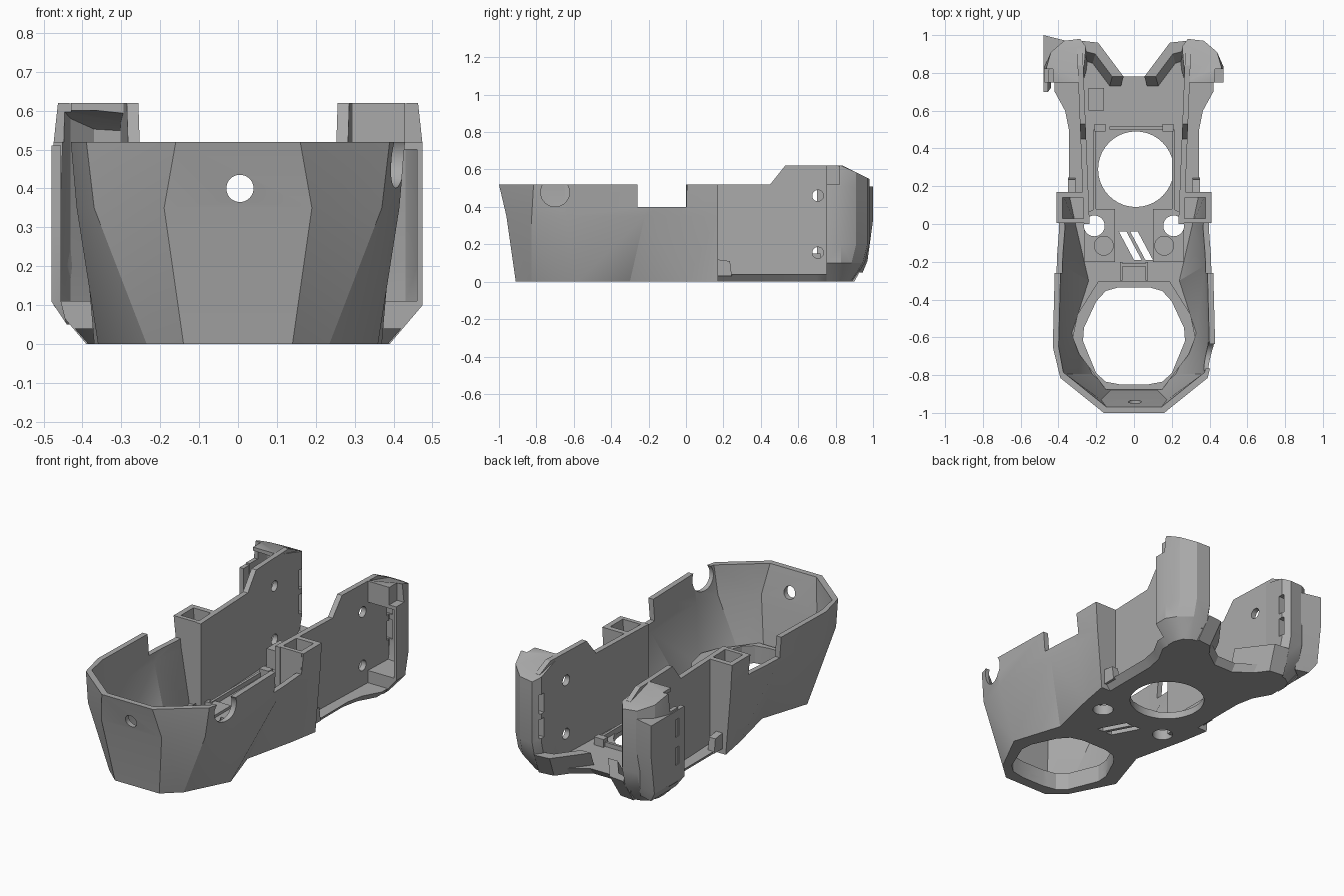
import bpy, bmesh, math
from mathutils import Matrix, Vector

if "Cube" in bpy.data.objects:
    bpy.data.objects.remove(bpy.data.objects["Cube"], do_unlink=True)

grey = bpy.data.materials.new("plain grey")
grey.use_nodes = True
tone = (0.4, 0.4, 0.4, 1)
grey.diffuse_color = tone
grey.node_tree.nodes["Principled BSDF"].inputs["Base Color"].default_value = tone


def make(name, bm):
    bmesh.ops.recalc_face_normals(bm, faces=bm.faces)
    bmesh.ops.triangulate(bm, faces=bm.faces)
    me = bpy.data.meshes.new(name)
    bm.to_mesh(me)
    bm.free()
    me.materials.append(grey)
    ob = bpy.data.objects.new(name, me)
    bpy.context.collection.objects.link(ob)
    return ob


def loft(name, rings):
    """Closed solid through rings of 3D points."""
    bm = bmesh.new()
    vs = [[bm.verts.new(p) for p in r] for r in rings]
    n = len(vs[0])
    for a, b in zip(vs, vs[1:]):
        for i in range(n):
            j = (i + 1) % n
            bm.faces.new((a[i], a[j], b[j], b[i]))
    bm.faces.new(vs[0])
    bm.faces.new(vs[-1])
    return make(name, bm)


def ring(pts, z, s=1):
    return [(s * x, y, z) for x, y in pts]


def prism(name, pts, z0, z1, s=1):
    return loft(name, [ring(pts, z0, s), ring(pts, z1, s)])


def box(name, x0, x1, y0, y1, z0, z1, s=1):
    return prism(name, [(x0, y0), (x1, y0), (x1, y1), (x0, y1)], z0, z1, s)


def rod(name, c, r, axis, depth=0.3):
    bm = bmesh.new()
    bmesh.ops.create_cone(bm, cap_ends=True, segments=40, radius1=r, radius2=r, depth=depth)
    turn = Vector((0, 0, 1)).rotation_difference(Vector(axis)).to_matrix().to_4x4()
    bm.transform(Matrix.Translation(c) @ turn)
    return make(name, bm)


def mirrored(half):
    return half + [(-x, y) for x, y in reversed(half)]


def cut(ob, cutters):
    """Subtract the cutters, bake the result and drop the cutters."""
    for c in cutters:
        c.hide_render = True
        m = ob.modifiers.new("cut", 'BOOLEAN')
        m.operation = 'DIFFERENCE'
        m.solver = 'EXACT'
        m.object = c
    dg = bpy.context.evaluated_depsgraph_get()
    me = bpy.data.meshes.new_from_object(ob.evaluated_get(dg))
    ob.modifiers.clear()
    ob.data = me
    for c in cutters:
        bpy.data.objects.remove(c, do_unlink=True)
    return ob


# Front bowl: faceted shell
low = [(.14, -.91), (.235, -.825), (.36, -.58), (.27, -.3), (.34, 0), (.37, .17)]
mid = [(.19, -.96), (.37, -.825), (.415, -.64), (.405, -.22), (.39, -.03), (.4, .17)]
top = [(.16, -1.0), (.39, -.815), (.43, -.65), (.42, -.27), (.41, 0), (.41, .17)]


def inset(half, d=.03):
    return mirrored([(x - d * (.5 if i < 2 else 1), y + (d if i < 2 else 0) - (d if i == 5 else 0))
                     for i, (x, y) in enumerate(half)])


bowl = loft("bowl_shell", [ring(mirrored(low), 0), ring(mirrored(mid), .35), ring(mirrored(top), .52)])
opening = mirrored([(.07, -.85), (.15, -.835), (.2, -.79), (.27, -.62), (.265, -.55),
                    (.2, -.41), (.15, -.355), (.08, -.335)])
big_hole = lambda: prism("hole_cutter", opening, -.1, .3)
round_hole = lambda: rod("hole_cutter", (.01, .29, 0), .2, (0, 0, 1))


def screw_holes(s):
    return [rod("screw_cutter", (s * .21, -.01, 0), .055, (0, 0, 1)),
            rod("dimple_cutter", (s * .16, -.115, .055), .05, (0, 0, 1), .04)]


def slot(x):
    return prism("slot_cutter", [(x - .07, -.04), (x - .03, -.04), (x + .05, -.19), (x + .01, -.19)], -.1, .2)


cutters = [
    loft("inner_cutter", [ring(inset(low), .045), ring(inset(mid), .35), ring(inset(top), .53)]),
    box("channel_cutter", -.25, .25, .1, .2, .04, .6),
    box("rim_cutter", -.6, .6, -.26, .005, .4, .6),
    rod("notch_cutter", (.42, -.7, .478), .077, (1, 0, 0)),
    rod("front_cutter", (.005, -1, .4), .035, (0, 1, 0)),
    box("rim_slot_cutter", -.1, .1, -.98, -.96, .46, .48),
    big_hole(), round_hole(), slot(-.01), slot(.05)]
cut(bowl, cutters + screw_holes(1) + screw_holes(-1))

# Raised lip around the big opening
lip = loft("opening_lip", [ring(mirrored([(.15, y0), (x - .035, -.69), (x, -.6), (x - .025, -.48), (.19, -.305)]), z)
                           for y0, x, z in ((-.862, .315, .03), (-.875, .325, .1))])
cut(lip, [big_hole()])

# Rear floor with flared edge
edge = [(.345, .16), (.345, .5), (.365, .6), (.42, .7), (.42, .78), (.32, .88), (.2, .88), (.06, .78)]
floor = loft("rear_floor", [ring(mirrored([(x - (.035 if i < 5 else 0), y - (.03 if i > 3 else 0))
                                            for i, (x, y) in enumerate(edge)]), 0),
                            ring(mirrored(edge), .04)])
cut(floor, [round_hole()])
box("floor_crossbar", -.13, .17, .5, .515, .03, .065)
box("floor_block", -.24, -.16, .6, .72, .03, .15)
box("neck_bridge", -.07, .07, -.225, -.21, .03, .085)

# Parts on both sides
profile = [(0, .01), (0, .52), (.45, .52), (.53, .62), (.84, .62), (.93, .575), (.93, .06), (.84, .01)]
plan = [(.27, .75), (.255, .94), (.285, .98), (.37, .97), (.44, .91), (.475, .83), (.475, .75)]
chin = [(x, y - (.025 if y > .85 else 0)) for x, y in plan]
foot = [(.27, .75), (.24, .86), (.28, .89), (.33, .88), (.37, .85), (.39, .8), (.39, .75)]


def crown(pts, s, drop=0):
    return [(s * (x - (.012 if x > .45 else 0)), y, .62 - drop - max(0, y - .84) * .5) for x, y in pts]


for s in (1, -1):
    side = "left" if s > 0 else "right"

    # Small floor details
    box(side + "_floor_rail", .2, .215, .05, .5, .03, .065, s)
    box(side + "_floor_stop", .15, .21, .49, .53, .03, .085, s)
    box(side + "_neck_rib", .06, .075, -.3, -.2, .03, .085, s)
    loft(side + "_pocket_tab", [[(s * x, .16, .03), (s * x, .245, .03), (s * x, .235, .11), (s * x, .16, .12)]
                                for x in (.31, .35)])
    pad = prism(side + "_neck_pad", [(.1, -.2), (.265, -.2), (.265, .05), (.21, .08), (.1, .08)], .03, .06, s)
    cut(pad, screw_holes(s) + [round_hole()] + [slot(-.01), slot(.05)])

    # Tall flat side wall, leaning outward toward the rear
    wall = loft(side + "_side_wall", [[(s * (x + .04 * y), y, z) for y, z in profile] for x in (.235, .265)])
    bores = [rod("bore_cutter", (s * .28, .705, z), .03, (1, 0, 0)) for z in (.155, .46)]
    slots = lambda: [box("slot_cutter", .2, .315, .915, .95, z, z + .11, s) for z in (.22, .36)]
    cut(wall, bores + slots())

    # Hollow pocket beside the wall
    loft(side + "_pocket_front", [
        [(s * .24, y, .03), (s * .34, y, .03), (s * .395, y, .4), (s * .4, y, .52), (s * .24, y, .52)]
        for y in (.004, .028)])

    # Rear ear, hollow and open toward the front
    ear = loft(side + "_rear_ear", [ring(foot, .0, s), ring(chin, .1, s), ring(plan, .2, s),
                                    ring(plan, .51, s), crown(plan, s)])
    hollow = [(x * .86 + .052, y * .9 + .062 if y > .76 else .7) for x, y in plan]
    roof = crown(hollow, s, .02) if s < 0 else ring(hollow, .5, s)
    cut(ear, [loft("hollow_cutter", [ring([(x, y - (.02 if y > .85 else 0)) for x, y in hollow], .11, s),
                                     ring(hollow, .2, s), roof]),
              box("step_cutter", .43, .6, .7, .82, .52, .7, s)] + slots())

    # Low angled curb along the rear edge
    curb = [(.055, .78), (.19, .96), (.28, .97), (.28, .92), (.205, .9), (.115, .78)]
    loft(side + "_rear_curb", [ring([(x + .02, y - .07) for x, y in curb], 0, s), ring(curb, .13, s)])

# Outer bracket plate on one ear
bracket = [(.48, .7), (.455, .7), (.455, .84), (.42, .91), (.36, .97), (.48, 1.0)]
plate = loft("ear_bracket", [ring([(min(x, .44), .72 + (y - .7) * .75) for x, y in bracket], .05, -1),
                             ring([(x, .7 + (y - .7) * .9) for x, y in bracket], .11, -1),
                             ring(bracket, .33, -1), ring(bracket, .51, -1)])
cut(plate, [box("slot_cutter", -.6, -.46, .75, .78, z, z + .1) for z in (.2, .36)])

# Soft facets, crisp edges
for ob in bpy.context.scene.objects:
    ob.select_set(ob.type == 'MESH')
bpy.context.view_layer.objects.active = bowl
bpy.ops.object.shade_smooth_by_angle(angle=math.radians(25))
